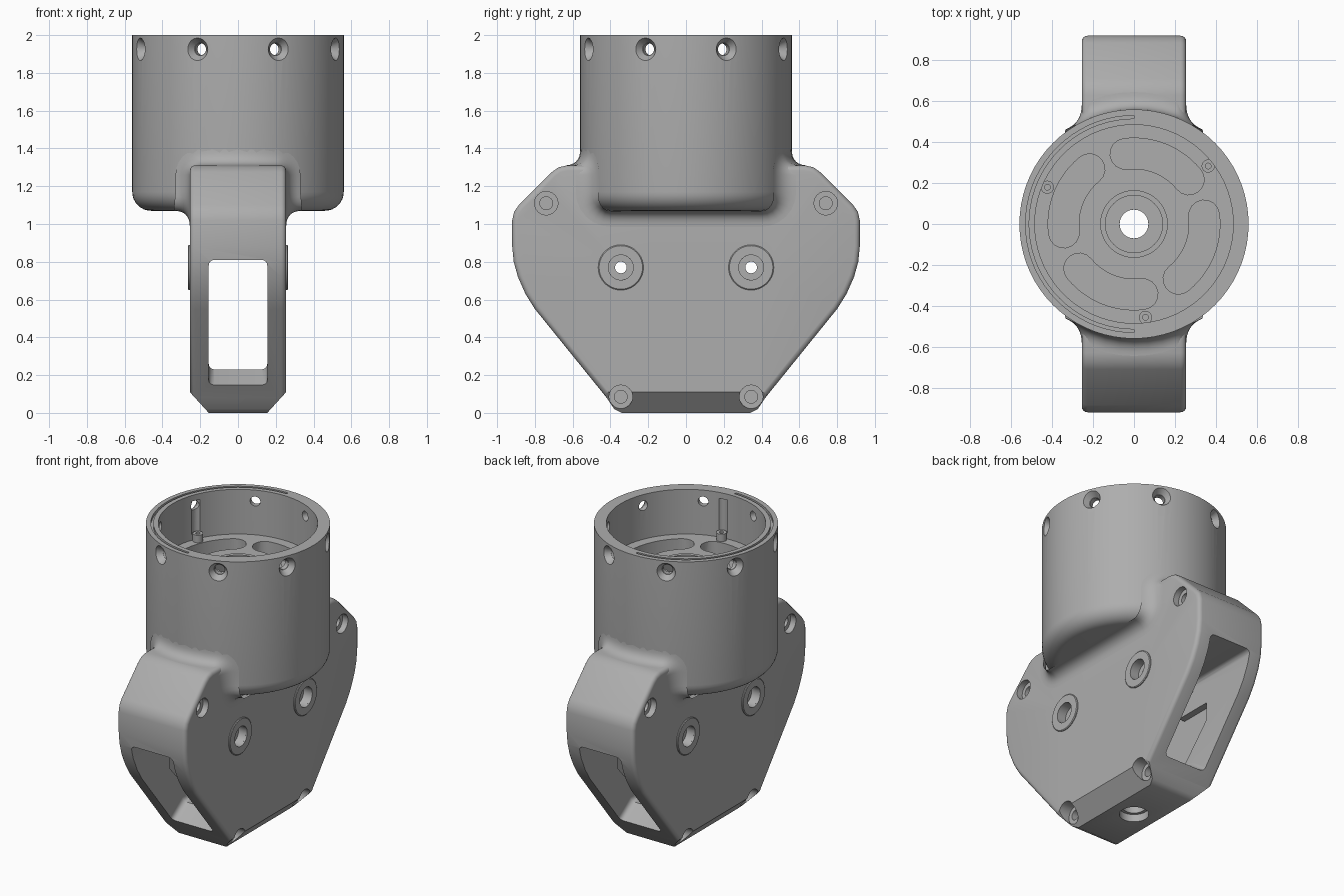
import bpy, bmesh
from math import sin, cos, pi, radians, sqrt
from mathutils import Vector, Matrix

if "Cube" in bpy.data.objects:
    bpy.data.objects.remove(bpy.data.objects["Cube"])

grey = bpy.data.materials.new("plain_grey")
grey.use_nodes = True
grey.diffuse_color = (0.42, 0.42, 0.42, 1)
grey.node_tree.nodes["Principled BSDF"].inputs["Base Color"].default_value = (0.42, 0.42, 0.42, 1)


def finish(name, bm, fix_normals=True):
    if fix_normals:
        bmesh.ops.recalc_face_normals(bm, faces=bm.faces)
    mesh = bpy.data.meshes.new(name)
    bm.to_mesh(mesh)
    bm.free()
    mesh.materials.append(grey)
    ob = bpy.data.objects.new(name, mesh)
    bpy.context.collection.objects.link(ob)
    return ob


def prism(name, points, offset):
    """Closed outline swept along an offset vector."""
    bm = bmesh.new()
    face = bm.faces.new([bm.verts.new(p) for p in points])
    top = bmesh.ops.extrude_face_region(bm, geom=[face])
    moved = [g for g in top["geom"] if isinstance(g, bmesh.types.BMVert)]
    bmesh.ops.translate(bm, vec=offset, verts=moved)
    return finish(name, bm)


def peg(base, axis, r1, r2, length, sides=32, name="cutter"):
    """Cylinder or cone starting at base and running along axis."""
    axis = Vector(axis).normalized()
    place = Matrix.Translation(Vector(base) + axis * length / 2) @ axis.to_track_quat('Z', 'Y').to_matrix().to_4x4()
    bm = bmesh.new()
    bmesh.ops.create_cone(bm, cap_ends=True, segments=sides, radius1=r1, radius2=r2, depth=length, matrix=place)
    return finish(name, bm)


def lathe(name, profile, sides, place=Matrix()):
    """Closed (radius, height) outline turned around z."""
    bm = bmesh.new()
    rings = [[bm.verts.new(place @ Vector((r * cos(2 * pi * i / sides), r * sin(2 * pi * i / sides), z)))
              for r, z in profile] for i in range(sides)]
    for i in range(sides):
        a, b = rings[i], rings[(i + 1) % sides]
        for j in range(len(profile)):
            k = (j + 1) % len(profile)
            bm.faces.new((a[j], b[j], b[k], a[k]))
    return finish(name, bm)


def activate(ob):
    bpy.ops.object.select_all(action='DESELECT')
    ob.select_set(True)
    bpy.context.view_layer.objects.active = ob


def cut(ob, cutter):
    activate(ob)
    mod = ob.modifiers.new("cut", 'BOOLEAN')
    mod.operation, mod.solver, mod.object = 'DIFFERENCE', 'EXACT', cutter
    bpy.ops.object.modifier_apply(modifier=mod.name)
    bpy.data.objects.remove(cutter)


def smooth(ob):
    activate(ob)
    bpy.ops.object.shade_smooth_by_angle(angle=radians(32))


W, R = 0.255, 0.56          # body half width, cup radius
FLOOR, BASE = 1.7, 1.07     # cup floor and underside

# Body: side outline swept across the width, lower edges chamfered
half = [(0.34, 0), (0.38, 0.02), (0.42, 0.08), (0.8, 0.55), (0.85, 0.63), (0.89, 0.72), (0.912, 0.8),
        (0.92, 0.88), (0.92, 1.02), (0.91, 1.065), (0.885, 1.1), (0.71, 1.275), (0.675, 1.3), (0.63, 1.31)]
outline = half + [(-y, z) for y, z in reversed(half)]
body = prism("body", [(-W, y, z) for y, z in outline], (2 * W, 0, 0))
bm = bmesh.new()
bm.from_mesh(body.data)
for s in (-1, 1):
    bmesh.ops.bisect_plane(bm, geom=bm.verts[:] + bm.edges[:] + bm.faces[:], plane_co=(s * W, 0, 0.11),
                           plane_no=(s * 0.11, 0, -0.1), clear_outer=True)
    bmesh.ops.holes_fill(bm, edges=[e for e in bm.edges if e.is_boundary])
bm.normal_update()
rim = [e for e in bm.edges if len(e.link_faces) == 2
       and max(abs(f.normal.x) for f in e.link_faces) > 0.99
       and min(abs(f.normal.x) for f in e.link_faces) < 0.1]
bmesh.ops.bevel(bm, geom=rim, offset=0.045, segments=4, profile=0.5, affect='EDGES', clamp_overlap=True)
bmesh.ops.recalc_face_normals(bm, faces=bm.faces)
bm.to_mesh(body.data)
bm.free()

# Window running front to back, with rounded side corners
C = 0.155
inner = [(-1, 0.81), (-1, 0.13), (-0.5, 0.13), (-0.36, 0.23), (0.36, 0.23), (0.5, 0.13), (1, 0.13), (1, 0.81)]
window = prism("cutter", [(-C, y, z) for y, z in inner], (2 * C, 0, 0))
bm = bmesh.new()
bm.from_mesh(window.data)
long_edges = [e for e in bm.edges if all(abs(abs(v.co.x) - C) < 0.001 for v in e.verts)
              and abs(e.verts[0].co.x - e.verts[1].co.x) < 0.001
              and abs(e.verts[0].co.y - e.verts[1].co.y) > 0.05]
bmesh.ops.bevel(bm, geom=long_edges, offset=0.03, segments=4, profile=0.5, affect='EDGES')
bm.to_mesh(window.data)
bm.free()
cut(body, window)

# Recesses in the inner walls, leaving a rib in the middle
for sx in (-1, 1):
    for sy in (-1, 1):
        pocket = [(0.04, 0.28), (0.3, 0.28), (0.5, 0.5), (0.5, 0.62), (0.24, 0.62), (0.16, 0.74), (0.04, 0.74)]
        cut(body, prism("cutter", [(sx * 0.1, sy * y, z) for y, z in pocket], (sx * 0.1, 0, 0)))

# Side screw holes and raised washers
for sx in (-1, 1):
    for sy in (-1, 1):
        inward = (-sx, 0, 0)
        cut(body, peg((sx * 0.3, sy * 0.345, 0.77), inward, 0.066, 0.066, 0.1))
        cut(body, peg((sx * 0.3, sy * 0.345, 0.77), inward, 0.031, 0.031, 0.2))
        for y, z, depth in ((0.74, 1.11, 0.04), (0.345, 0.085, 0.08)):
            cut(body, peg((sx * 0.3, sy * y, z), inward, 0.062, 0.062, 0.045 + depth))
            cut(body, peg((sx * 0.3, sy * y, z), inward, 0.034, 0.034, 0.12 + depth, 24))
        turn = Matrix.Translation((sx * 0.2, sy * 0.345, 0.77)) @ Matrix.Rotation(sx * pi / 2, 4, 'Y')
        washer = lathe("side_washer", [(0.066, 0), (0.1, 0), (0.12, 0.05), (0.12, 0.06), (0.115, 0.064), (0.066, 0.064)],
                       40, turn)
        smooth(washer)

# Bore through the bottom and up to the cup
cut(body, peg((0, 0, -0.1), (0, 0, 1), 0.09, 0.09, 0.15))
cut(body, peg((0, 0, -0.1), (0, 0, 1), 0.07, 0.07, 1.6))

# Cup: turned shell with rounded underside and a stepped centre bore
curve = [(R - 0.1 + 0.1 * sin(a * pi / 16), BASE + 0.1 - 0.1 * cos(a * pi / 16)) for a in range(9)]
cup = lathe("cup", [(0.07, BASE)] + curve + [(R, 2), (0.485, 2), (0.485, FLOOR), (0.165, FLOOR), (0.165, FLOOR + 0.02),
            (0.14, FLOOR + 0.02), (0.14, 1.5), (0.07, 1.5)], 72)


def ring_point(r, deg, z):
    return Vector((r * cos(radians(deg)), r * sin(radians(deg)), z))


# Countersunk screw holes around the rim
for k in range(8):
    d = 22.5 + 45 * k
    inward = -ring_point(1, d, 0)
    cut(cup, peg(ring_point(0.6, d, 1.925), inward, 0.032, 0.032, 0.2, 24))
    cut(cup, peg(ring_point(0.57, d, 1.925), inward, 0.066, 0.034, 0.05, 32))

# Curved pockets in the cup floor
for k in range(4):
    a0, a1, r, w = 39 + 90 * k, 97 + 90 * k, 0.345, 0.075
    shape = [ring_point(r + w, a0 + (a1 - a0) * i / 12, 1.6) for i in range(13)]
    for end, start, mid_angle in ((a1, 0, a1), (a0, 180, a0)):
        c = ring_point(r, end, 1.6)
        shape += [c + ring_point(w, mid_angle + start + i * 22.5, 0) for i in range(1, 8)]
        if end == a1:
            shape += [ring_point(r - w, a1 + (a0 - a1) * i / 12, 1.6) for i in range(13)]
    cut(cup, prism("cutter", shape, (0, 0, 0.2)))

# Half-circle groove in the rim
groove = [ring_point(0.53, 90 + 5 * i, 1.98) for i in range(37)]
groove += [ring_point(0.515, 270 - 5 * i, 1.98) for i in range(37)]
cut(cup, prism("cutter", groove, (0, 0, 0.1)))

# Three posts inside, each with a groove in the wall above it
for d in (38, 157, 277):
    cut(cup, peg(ring_point(0.465, d, 1.74), (0, 0, 1), 0.036, 0.036, 0.22, 24))
    post = lathe("inner_post", [(0.014, -0.01), (0.032, -0.01), (0.032, 0.05), (0.014, 0.05)], 24,
                 Matrix.Translation(ring_point(0.46, d, FLOOR)))
    smooth(post)

# Fillet: concave strip swept along the joint between cup and body
side_y = sqrt(R * R - W * W)
stations = []                # joint point, direction along body, direction along cup
out = Vector((side_y / R, -W / R, 0))
for i in range(5):
    stations.append((Vector((W, 0.1 * i, BASE)), Vector((0, 0, -1)), Vector((1, 0, 0))))
for i in range(1, 7):
    a = i * pi / 12
    stations.append((Vector((W, 0.4 + (side_y - 0.4) * sin(a), BASE + 0.1 - 0.1 * cos(a))),
                     Vector((0, sin(a), -cos(a))), Vector((1, 0, 0)).lerp(out, i / 6).normalized()))
for i in range(7):
    a = i * pi / 12
    x = W - 0.05 + 0.05 * cos(a)
    stations.append((Vector((x, sqrt(R * R - x * x), 1.26 + 0.05 * sin(a))),
                     Vector((0, 1, 0)), (out * cos(a) + Vector((0, 0, 1)) * sin(a)).normalized()))
for x in (0.14, 0.07, 0):
    stations.append((Vector((x, sqrt(R * R - x * x), 1.31)), Vector((0, 1, 0)), Vector((0, 0, 1))))

bm = bmesh.new()
for sx in (-1, 1):
    for sy in (-1, 1):
        flip = Vector((sx, sy, 1))
        rows = []
        for p, t1, t2 in stations:
            t = [i / 8 for i in range(9)]
            rows.append([bm.verts.new((p + 0.085 * ((1 - u) ** 2 * t1 + u * u * t2)) * flip) for u in t])
        for i in range(len(rows) - 1):
            for j in range(8):
                f = bm.faces.new((rows[i][j], rows[i + 1][j], rows[i + 1][j + 1], rows[i][j + 1]))
                f.normal_update()
                if f.normal.dot((stations[i][1] + stations[i][2]) * flip) < 0:
                    f.normal_flip()
bmesh.ops.remove_doubles(bm, verts=bm.verts, dist=0.0005)
fillet = finish("joint_fillet", bm, False)

for ob in (body, cup, fillet):
    smooth(ob)
